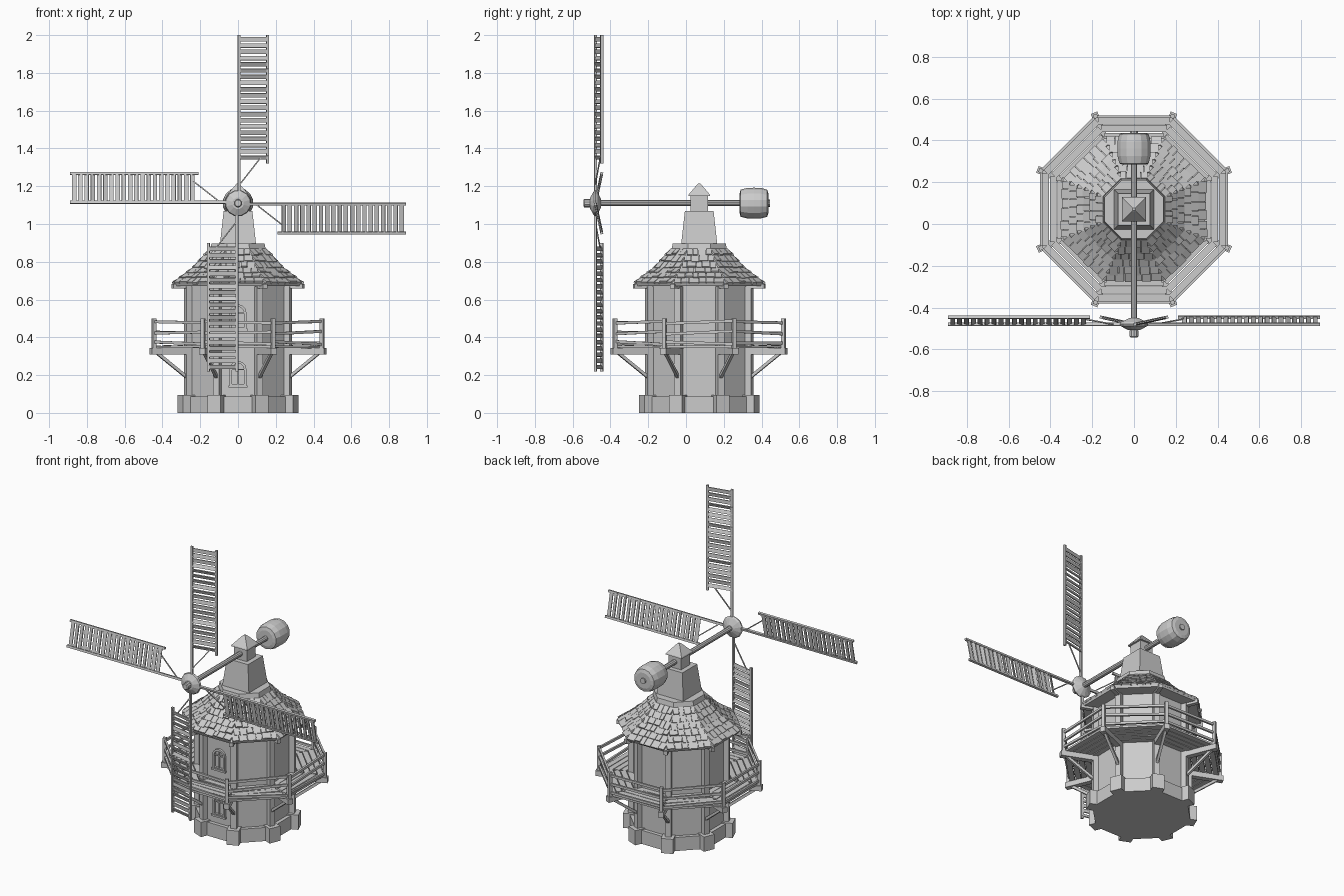
import bpy, bmesh, math, random
from mathutils import Vector, Matrix

random.seed(4)
cube = bpy.data.objects.get("Cube")
if cube:
    bpy.data.objects.remove(cube, do_unlink=True)

CY = 0.07                      # tower axis in y
HUB_Z, HUB_Y = 1.11, -0.48
TOWER = Matrix.Translation((0, CY, 0))
ALONG_Y = Matrix.Translation((0, 0, HUB_Z)) @ Matrix.Rotation(-math.pi / 2, 4, 'X')
CORNERS = [math.radians(22.5 + 45 * k) for k in range(8)]
T8 = math.tan(math.pi / 8)

grey = bpy.data.materials.new("plain_grey")
grey.use_nodes = True
grey.diffuse_color = (0.6, 0.6, 0.6, 1)
grey.node_tree.nodes["Principled BSDF"].inputs["Base Color"].default_value = (0.6, 0.6, 0.6, 1)


def finish(name, bm, matrix=TOWER):
    bmesh.ops.recalc_face_normals(bm, faces=bm.faces)
    mesh = bpy.data.meshes.new(name)
    bm.to_mesh(mesh)
    bm.free()
    mesh.materials.append(grey)
    obj = bpy.data.objects.new(name, mesh)
    obj.matrix_world = matrix
    bpy.context.collection.objects.link(obj)
    return obj


def beam(bm, p, q, w, h, up=(0, 0, 1)):
    """Box from p to q, w wide sideways and h thick along up."""
    p, q = Vector(p), Vector(q)
    d = q - p
    side = d.cross(Vector(up)).normalized()
    top = side.cross(d).normalized()
    m = Matrix((side * w, top * h, d)).transposed().to_4x4()
    m.translation = (p + q) / 2
    bmesh.ops.create_cube(bm, size=1, matrix=m)


def lathe(name, profile, n, matrix=TOWER):
    """Capped n-sided solid from (apothem, height) pairs."""
    bm = bmesh.new()
    rings = []
    for a, z in profile:
        r = a / math.cos(math.pi / n)
        rings.append([bm.verts.new((r * math.cos(t), r * math.sin(t), z))
                      for t in ((2 * i + 1) * math.pi / n for i in range(n))])
    for lo, hi in zip(rings, rings[1:]):
        for i in range(n):
            j = (i + 1) % n
            bm.faces.new((lo[i], lo[j], hi[j], hi[i]))
    bm.faces.new(rings[0][::-1])
    bm.faces.new(rings[-1])
    return finish(name, bm, matrix)


def polar(r, t, z):
    return Vector((r * math.cos(t), r * math.sin(t), z))


def at_corners(name, pieces):
    """Repeat beams (r0, z0, r1, z1, w, h) at the eight corners."""
    bm = bmesh.new()
    for t in CORNERS:
        for r0, z0, r1, z1, w, h in pieces:
            up = polar(1, t, 0) if r0 == r1 else (0, 0, 1)
            beam(bm, polar(r0, t, z0), polar(r1, t, z1), w, h, up)
    return finish(name, bm)


# Tower body
lathe("tower_base", [(0.28, 0), (0.28, 0.088)], 8)
at_corners("base_corner_blocks", [(0.295, 0, 0.295, 0.095, 0.075, 0.07)])
lathe("tower_wall", [(0.257, 0.08), (0.257, 0.69)], 8)
at_corners("wall_posts", [(0.285, 0.09, 0.285, 0.67, 0.036, 0.036)])

# Roof
EAVE, MID, TOP = (0.34, 0.685), (0.235, 0.765), (0.145, 0.865)
lathe("roof_shell", [(0.335, 0.672), EAVE, MID, TOP], 8)
at_corners("eave_beams", [(0.25, 0.67, 0.375, 0.67, 0.025, 0.025)])


def slope(s):
    """Point (apothem, height) at fraction s up the roof."""
    (a, z), (b, y), f = (EAVE, MID, s * 2) if s < 0.5 else (MID, TOP, s * 2 - 1)
    return a + (b - a) * f, z + (y - z) * f


bm = bmesh.new()
ROWS = 6
for t in [k * math.pi / 4 for k in range(8)]:
    out, across = polar(1, t, 0), polar(1, t + math.pi / 2, 0)
    for row in range(ROWS):
        (a, z), (b, y) = slope(row / ROWS), slope((row + 1) / ROWS)
        half = (a + b) / 2 * T8
        count = 6 - row // 2
        cuts = [-half] + [half * (2 * (i + random.uniform(-0.25, 0.25)) / count - 1)
                          for i in range(1, count)] + [half]
        normal = out * (y - z) + Vector((0, 0, a - b))
        for u, v in zip(cuts, cuts[1:]):
            lift = random.uniform(0.003, 0.009)
            slip = random.uniform(0, 0.008)
            mid = across * (u + v) / 2
            beam(bm, out * (a + slip) + mid + Vector((0, 0, z + lift - slip * 0.8)),
                 out * b + mid + Vector((0, 0, y)), v - u - 0.003, 0.012, normal)
finish("roof_shingles", bm)

# Cap turret
lathe("roof_collar", [(0.148, 0.86), (0.14, 0.898)], 8)
lathe("turret", [(0.096, 0.89), (0.076, 1.07)], 4)
lathe("turret_neck", [(0.046, 1.06), (0.046, 1.155)], 4)
lathe("turret_roof", [(0.058, 1.148), (0.056, 1.156), (0.012, 1.208), (0.006, 1.214)], 4)

# Balcony
at_corners("balcony_joists", [(0.27, 0.327, 0.5, 0.327, 0.034, 0.034),
                              (0.295, 0.19, 0.465, 0.318, 0.016, 0.016)])
at_corners("railing_posts", [(0.482, 0.33, 0.482, 0.5, 0.02, 0.02)])

bm = bmesh.new()
for t in [k * math.pi / 4 for k in range(8)]:
    out, across = polar(1, t, 0), polar(1, t + math.pi / 2, 0)
    for i in range(5):
        a = 0.275 + i * 0.037
        end = across * (a * T8 - 0.003)
        wobble = Vector((0, 0, random.uniform(-0.003, 0.003)))
        c = out * a + Vector((0, 0, 0.35))
        beam(bm, c - end + wobble, c + end - wobble, 0.033, 0.012)
finish("deck_planks", bm)

bm = bmesh.new()
for t in CORNERS:
    for z in (0.48, 0.425, 0.37):
        tilt = random.uniform(-0.008, 0.008)
        beam(bm, polar(0.48, t, z + tilt), polar(0.48, t + math.pi / 4, z - tilt), 0.012, 0.015)
finish("railings", bm)


# Arched openings on the front wall
def arch(half, low, spring):
    pts = [(half, low)]
    pts += [(half * math.cos(i * math.pi / 6), spring + half * math.sin(i * math.pi / 6))
            for i in range(7)]
    return pts + [(-half, low)]


def arched_frame(name, low, high):
    bm = bmesh.new()
    spring = high - 0.045
    loops = [[bm.verts.new((x, -0.257, z)) for x, z in arch(h, b, spring)]
             for h, b in ((0.045, low), (0.032, low + 0.013))]
    n = len(loops[0])
    faces = [bm.faces.new((loops[0][i], loops[0][(i + 1) % n],
                           loops[1][(i + 1) % n], loops[1][i])) for i in range(n)]
    moved = bmesh.ops.extrude_face_region(bm, geom=faces)["geom"]
    bmesh.ops.translate(bm, vec=(0, -0.014, 0),
                        verts=[v for v in moved if isinstance(v, bmesh.types.BMVert)])
    beam(bm, (0, -0.26, low), (0, -0.26, high - 0.01), 0.007, 0.012, (0, 1, 0))
    beam(bm, (-0.035, -0.26, spring), (0.035, -0.26, spring), 0.012, 0.007)
    beam(bm, (-0.05, -0.264, low), (0.05, -0.264, low), 0.024, 0.012)
    return finish(name, bm)


arched_frame("upper_window", 0.44, 0.575)
arched_frame("lower_window", 0.14, 0.275)

# Shaft, hub and counterweight
lathe("shaft", [(0.015, -0.5), (0.015, 0.3)], 10, ALONG_Y)
lathe("hub", [(0.03, -0.507), (0.064, -0.488), (0.068, -0.478), (0.06, -0.468), (0.022, -0.45)],
      12, ALONG_Y)
lathe("hub_nose", [(0.016, -0.543), (0.021, -0.538), (0.021, -0.51), (0.016, -0.5)], 10, ALONG_Y)
lathe("counterweight", [(0.05, 0.284), (0.07, 0.289), (0.079, 0.325), (0.08, 0.36),
                        (0.079, 0.395), (0.07, 0.43), (0.05, 0.436)], 14, ALONG_Y)
lathe("counterweight_pin", [(0.018, 0.43), (0.018, 0.444)], 10, ALONG_Y)

# Four pitched lattice sails
LEAN = Vector((0.157, 0.034, 0))
face = Vector((LEAN.y, -LEAN.x, 0)).normalized()
for k, where in enumerate(("top", "right", "bottom", "left")):
    bm = bmesh.new()
    beam(bm, (0.005, 0, 0), (0.005, 0, 0.89), 0.014, 0.014, face)
    beam(bm, LEAN + Vector((0, 0, 0.21)), LEAN + Vector((0, 0, 0.89)), 0.014, 0.014, face)
    beam(bm, (0.01, 0, 0.1), LEAN * 0.76 + Vector((0, 0, 0.24)), 0.006, 0.006, face)
    for i in range(20):
        z = Vector((0, 0, 0.242 + i * 0.0329))
        turn = Vector((0, 0, random.uniform(-0.5, 0.5)))
        beam(bm, z, LEAN + z, 0.023, 0.006, face + turn)
    finish(where + "_sail", bm, Matrix.Translation((0, HUB_Y, HUB_Z))
           @ Matrix.Rotation(k * math.pi / 2, 4, 'Y'))
